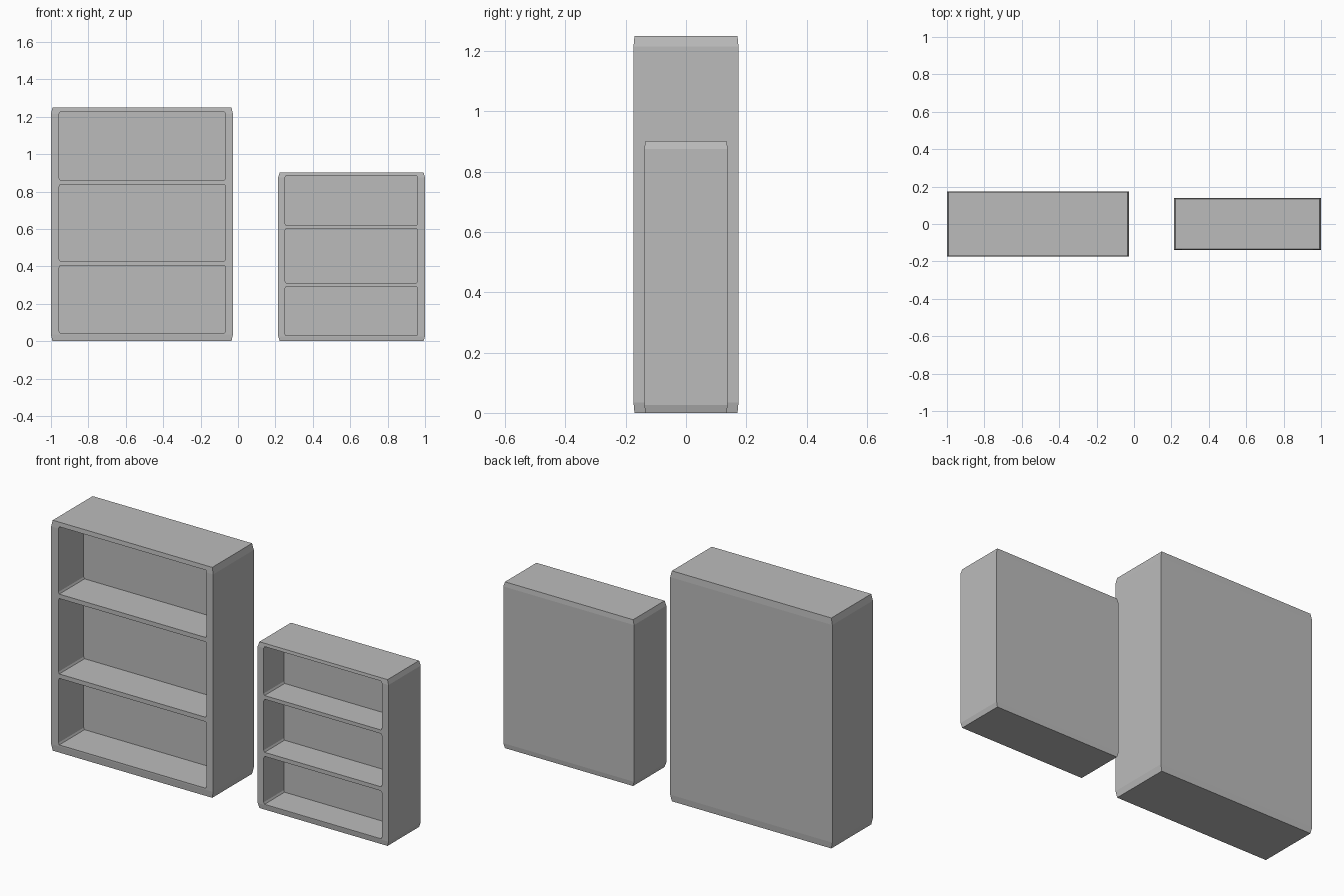
import bpy
import bmesh

if "Cube" in bpy.data.objects:
    bpy.data.objects.remove(bpy.data.objects["Cube"], do_unlink=True)

grey = bpy.data.materials.new("plain_grey")
grey.use_nodes = True
grey.diffuse_color = (0.5, 0.5, 0.5, 1)
grey.node_tree.nodes["Principled BSDF"].inputs["Base Color"].default_value = (0.5, 0.5, 0.5, 1)


def tapered_box(name, x, y, z, lip, inset_x, inset_y):
    """Box whose top and bottom edges taper slightly inward over the lip height."""
    bm = bmesh.new()
    rings = []
    for height, taper in ((z[0], 1), (z[0] + lip, 0), (z[1] - lip, 0), (z[1], 1)):
        dx, dy = inset_x * taper, inset_y * taper
        corners = ((x[0] + dx, y[0] + dy), (x[1] - dx, y[0] + dy),
                   (x[1] - dx, y[1] - dy), (x[0] + dx, y[1] - dy))
        rings.append([bm.verts.new((px, py, height)) for px, py in corners])
    for low, high in zip(rings, rings[1:]):
        for i in range(4):
            j = (i + 1) % 4
            bm.faces.new((low[i], low[j], high[j], high[i]))
    bm.faces.new(rings[0][::-1])
    bm.faces.new(rings[-1])
    mesh = bpy.data.meshes.new(name)
    bm.to_mesh(mesh)
    bm.free()
    mesh.materials.append(grey)
    obj = bpy.data.objects.new(name, mesh)
    bpy.context.collection.objects.link(obj)
    return obj


def bookcase(name, x, half_depth, height, lip, opening_x, openings, recess):
    """Solid case with one recess cut into the front for each compartment."""
    case = tapered_box(name, x, (-half_depth, half_depth), (0, height), lip, 0.008, 0.003)
    bpy.context.view_layer.objects.active = case
    for span in openings:
        cutter = tapered_box(name + "_cutter", opening_x,
                             (-half_depth - 0.1, -half_depth + recess), span, 0.01, 0.005, 0)
        cutter.hide_render = True
        cut = case.modifiers.new("compartment", "BOOLEAN")
        cut.operation = "DIFFERENCE"
        cut.solver = "EXACT"
        cut.object = cutter
        bpy.ops.object.modifier_apply(modifier=cut.name)
        bpy.data.objects.remove(cutter, do_unlink=True)


# Tall bookcase
bookcase("tall_bookcase", (-1, -0.027), 0.174, 1.25, 0.035, (-0.956, -0.067),
         ((0.043, 0.404), (0.428, 0.837), (0.861, 1.226)), 0.217)

# Short bookcase
bookcase("short_bookcase", (0.215, 1), 0.138, 0.902, 0.026, (0.251, 0.96),
         ((0.03, 0.29), (0.312, 0.6), (0.62, 0.885)), 0.172)
